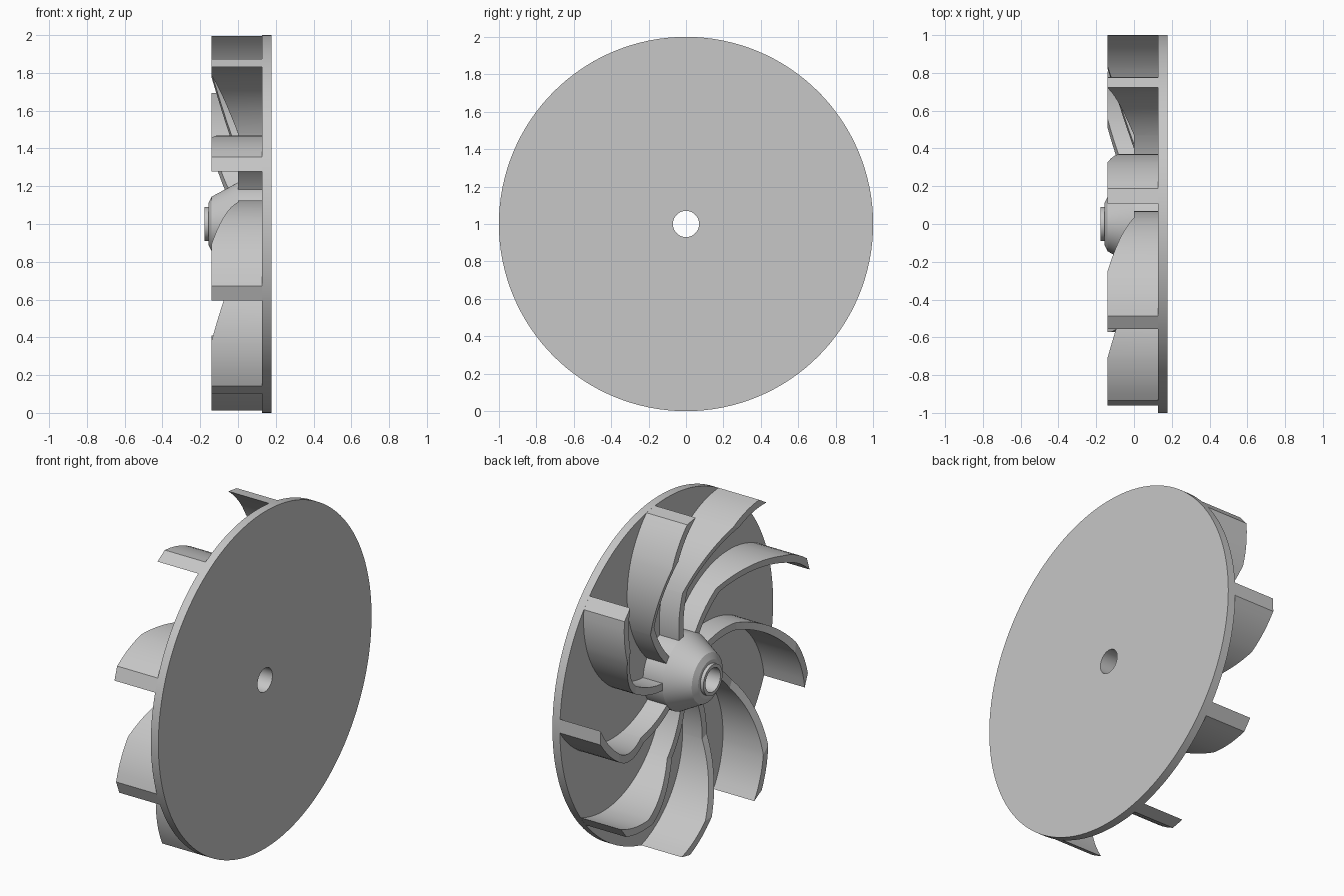
import bpy
import bmesh
from math import radians, degrees, cos, sin, acos, hypot, atan2, pi

cube = bpy.data.objects.get("Cube")
if cube:
    bpy.data.objects.remove(cube, do_unlink=True)

# Single grey material
GREY = (0.57, 0.57, 0.57, 1.0)
grey = bpy.data.materials.new("plain_grey")
grey.use_nodes = True
grey.diffuse_color = GREY
grey.node_tree.nodes["Principled BSDF"].inputs["Base Color"].default_value = GREY

# Main dimensions; the wheel turns about the x axis at height 1
PLATE_FRONT, PLATE_BACK = 0.128, 0.177
BORE, HUB = 0.07, 0.22
VANES, FIRST_TIP = 9, radians(1)


def polar(x, r, angle):
    return (x, r * cos(angle), 1 + r * sin(angle))


def finish(bm, name):
    bmesh.ops.recalc_face_normals(bm, faces=bm.faces)
    mesh = bpy.data.meshes.new(name)
    bm.to_mesh(mesh)
    bm.free()
    mesh.materials.append(grey)
    obj = bpy.data.objects.new(name, mesh)
    bpy.context.collection.objects.link(obj)
    bpy.ops.object.select_all(action='DESELECT')
    obj.select_set(True)
    bpy.context.view_layer.objects.active = obj
    bpy.ops.object.shade_smooth_by_angle(angle=radians(20))
    return obj


def bridge(bm, a, b):
    """Join two closed loops of vertices with quads."""
    for i in range(len(a)):
        j = (i + 1) % len(a)
        bm.faces.new((a[i], a[j], b[j], b[i]))


def lathe(name, profile, steps=128):
    """Spin a closed (x, radius) profile about the wheel axis."""
    bm = bmesh.new()
    loops = [[bm.verts.new(polar(x, r, 2 * pi * s / steps)) for x, r in profile]
             for s in range(steps)]
    for s in range(steps):
        bridge(bm, loops[s], loops[(s + 1) % steps])
    return finish(bm, name)


# Round backplate with shaft hole
lathe("backplate", [(PLATE_FRONT, BORE), (PLATE_FRONT, 1),
                    (PLATE_BACK, 1), (PLATE_BACK, BORE)])

# Conical hub with short nose tube
lathe("hub", [(PLATE_FRONT, BORE), (PLATE_FRONT, HUB), (0, HUB),
              (-0.139, 0.145), (-0.157, 0.11), (-0.157, 0.09),
              (-0.177, 0.09), (-0.177, BORE)])

# Each vane is bounded by two concentric arcs around this point
ARC_X, ARC_Y = 0.51, -0.312
ARC_DIST, ARC_ANGLE = hypot(ARC_X, ARC_Y), atan2(ARC_Y, ARC_X)
OUTER_ARC, INNER_ARC = 0.598, 0.555
LOW_R, HIGH_R, HIGH_X = 0.48, 0.84, -0.139


def sweep(r, arc):
    """Angle back from the tip where the arc crosses radius r."""
    c = (r * r + ARC_DIST ** 2 - arc * arc) / (2 * r * ARC_DIST)
    return ARC_ANGLE + acos(c)


def front_x(r):
    """Vane height: low near the hub, ramping up to full width."""
    t = (r - LOW_R) / (HIGH_R - LOW_R)
    return HIGH_X * min(max(t, 0), 1)


def vane(name, tip):
    bm = bmesh.new()
    radii = sorted([0.19 + 0.81 * i / 28 for i in range(29)] + [LOW_R, HIGH_R])
    loops = []
    for r in radii:
        outer, inner = tip - sweep(r, OUTER_ARC), tip - sweep(r, INNER_ARC)
        x = front_x(r)
        loops.append([bm.verts.new(polar(*p)) for p in (
            (x, r, outer), (x, r, inner),
            (PLATE_FRONT, r, inner), (PLATE_FRONT, r, outer))])
    for a, b in zip(loops, loops[1:]):
        bridge(bm, a, b)
    bm.faces.new(loops[0])
    bm.faces.new(loops[-1])
    return finish(bm, name)


# Ring of curved vanes
for k in range(VANES):
    vane(f"vane_{k + 1}", FIRST_TIP + 2 * pi * k / VANES)
